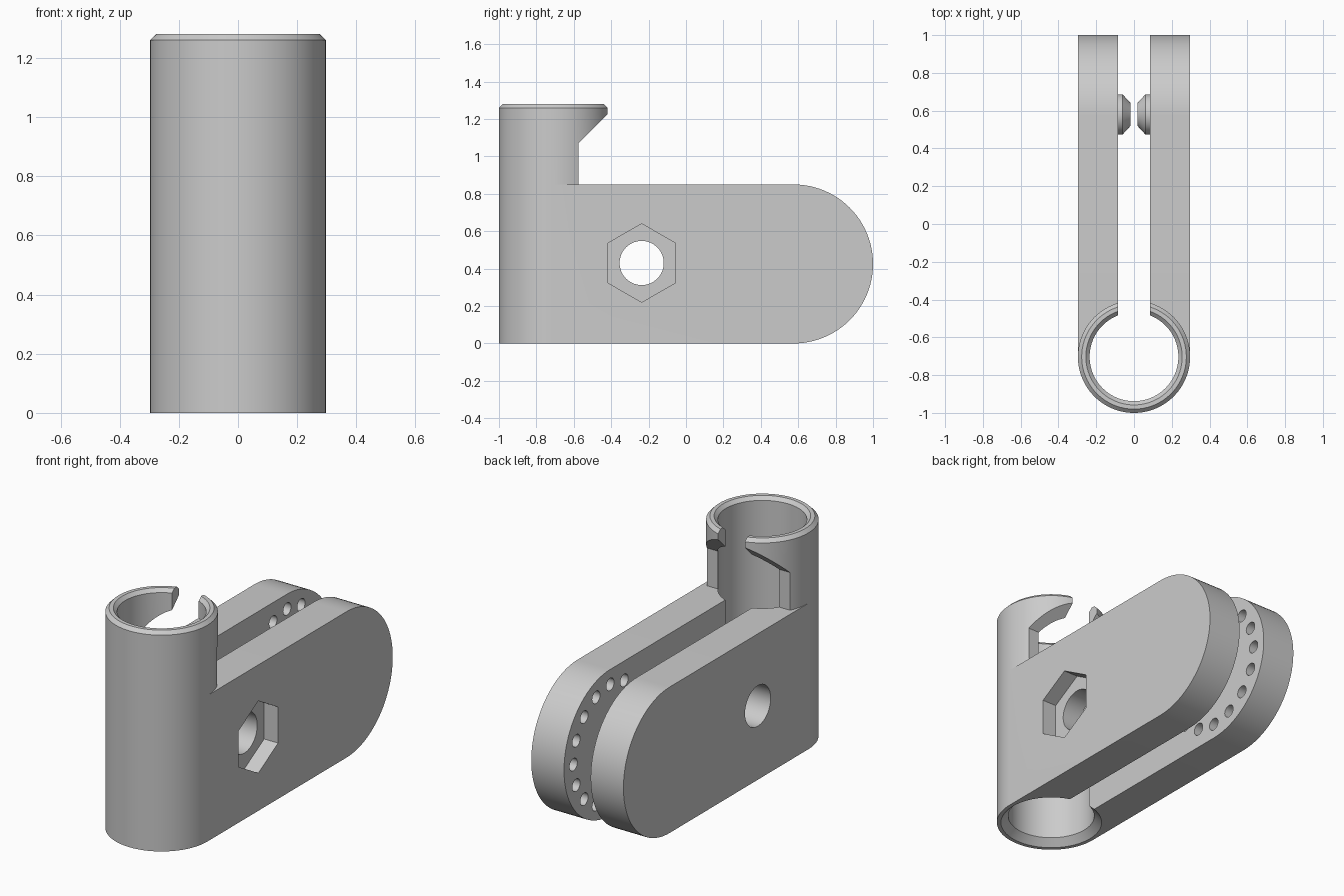
import bpy, bmesh
from math import cos, sin, pi, tau

cube = bpy.data.objects.get("Cube")
if cube:
    bpy.data.objects.remove(cube, do_unlink=True)

R = 0.297              # tube outer radius and half width of the arms
TUBE_Y = R - 1         # tube axis
TOP = 1.28
ARM_R = 0.425          # rounded arm end; arm height is twice this
END_Y = 1 - ARM_R      # hinge axis
GAP = 0.086            # half width of the slot

grey = bpy.data.materials.new("plain_grey")
grey.use_nodes = True
grey.diffuse_color = (0.6, 0.6, 0.6, 1)
grey.node_tree.nodes["Principled BSDF"].inputs["Base Color"].default_value = (0.6, 0.6, 0.6, 1)


def circle(r, n, cu=0, cv=0, start=0):
    return [(cu + r * cos(start + tau * i / n), cv + r * sin(start + tau * i / n)) for i in range(n)]


def build(name, lofts):
    """Make a mesh object from closed solids, each a list of rings of 3D points."""
    bm = bmesh.new()
    for rings in lofts:
        loops = [[bm.verts.new(p) for p in ring] for ring in rings]
        for a, b in zip(loops, loops[1:]):
            for i in range(len(a)):
                j = (i + 1) % len(a)
                bm.faces.new((a[i], a[j], b[j], b[i]))
        bm.faces.new(loops[0])
        bm.faces.new(loops[-1])
    bmesh.ops.recalc_face_normals(bm, faces=bm.faces)
    mesh = bpy.data.meshes.new(name)
    bm.to_mesh(mesh)
    bm.free()
    mesh.materials.append(grey)
    ob = bpy.data.objects.new(name, mesh)
    bpy.context.collection.objects.link(ob)
    return ob


def side_prism(outline, x0, x1):
    return [[(x, y, z) for y, z in outline] for x in (x0, x1)]


def tube_turn(profile):
    return [[(x, y, z) for x, y in circle(r, 96, 0, TUBE_Y)] for r, z in profile]


def combine(target, other, operation):
    mod = target.modifiers.new("combine", "BOOLEAN")
    mod.operation, mod.solver, mod.object = operation, "EXACT", other
    bpy.context.view_layer.objects.active = target
    bpy.ops.object.modifier_apply(modifier=mod.name)
    bpy.data.objects.remove(other, do_unlink=True)


def smooth(ob):
    bpy.ops.object.select_all(action="DESELECT")
    ob.select_set(True)
    bpy.context.view_layer.objects.active = ob
    bpy.ops.object.shade_smooth_by_angle(angle=pi / 7)


# Tube with a bevelled rim, joined to a slab with a rounded end
body = build("clamp_body", [tube_turn([(R, 0), (R, TOP - 0.02), (R - 0.02, TOP)])])
arc = [(END_Y + ARM_R * cos(a), ARM_R + ARM_R * sin(a))
       for a in (pi * (i / 48 - 0.5) for i in range(49))]
slab = build("arm_slab", [side_prism([(TUBE_Y, 0)] + arc + [(TUBE_Y, 2 * ARM_R)], -R, R)])
combine(body, slab, "UNION")

# Bore with a countersink at both ends
bore = tube_turn([(0.295, -0.02), (0.275, 0), (0.235, 0.04),
                  (0.235, TOP - 0.02), (0.255, TOP), (0.275, TOP + 0.02)])
combine(body, build("bore_cutter", [bore]), "DIFFERENCE")

# Slot that splits the slab into two arms
slot = [(TUBE_Y, -0.1), (1.1, -0.1), (1.1, 1.4), (TUBE_Y, 1.4)]
combine(body, build("slot_cutter", [side_prism(slot, -GAP, GAP)]), "DIFFERENCE")

# Opening in the back of the tube above the arms, with a sloped upper edge
relief = [(-0.575, 2 * ARM_R), (-0.575, 1.07), (-0.375, 1.27), (-0.375, 2 * ARM_R)]
combine(body, build("relief_cutter", [side_prism(relief, -0.5, 0.5)]), "DIFFERENCE")

# Bolt hole through both arms and a nut pocket on one side
bolt = (-0.237, 0.43)
combine(body, build("bolt_cutter", [side_prism(circle(0.118, 64, *bolt), -0.5, 0.5)]), "DIFFERENCE")
combine(body, build("nut_cutter", [side_prism(circle(0.21, 6, *bolt, pi / 2), R - 0.09, 0.5)]), "DIFFERENCE")

# Ring of blind locating holes on the inner faces of both arms
holes = [side_prism(circle(0.036, 24, y, z), -GAP - 0.05, GAP + 0.05)
         for y, z in circle(0.338, 16, END_Y, ARM_R)]
combine(body, build("locating_cutter", holes), "DIFFERENCE")
smooth(body)

# Tapered hinge pins facing each other across the slot
for name, side in (("left_pin", 1), ("right_pin", -1)):
    pin = [[(side * x, y, z) for y, z in circle(r, 48, END_Y + 0.005, ARM_R)]
           for x, r in ((GAP + 0.01, 0.106), (0.06, 0.106), (0.018, 0.06))]
    smooth(build(name, [pin]))
